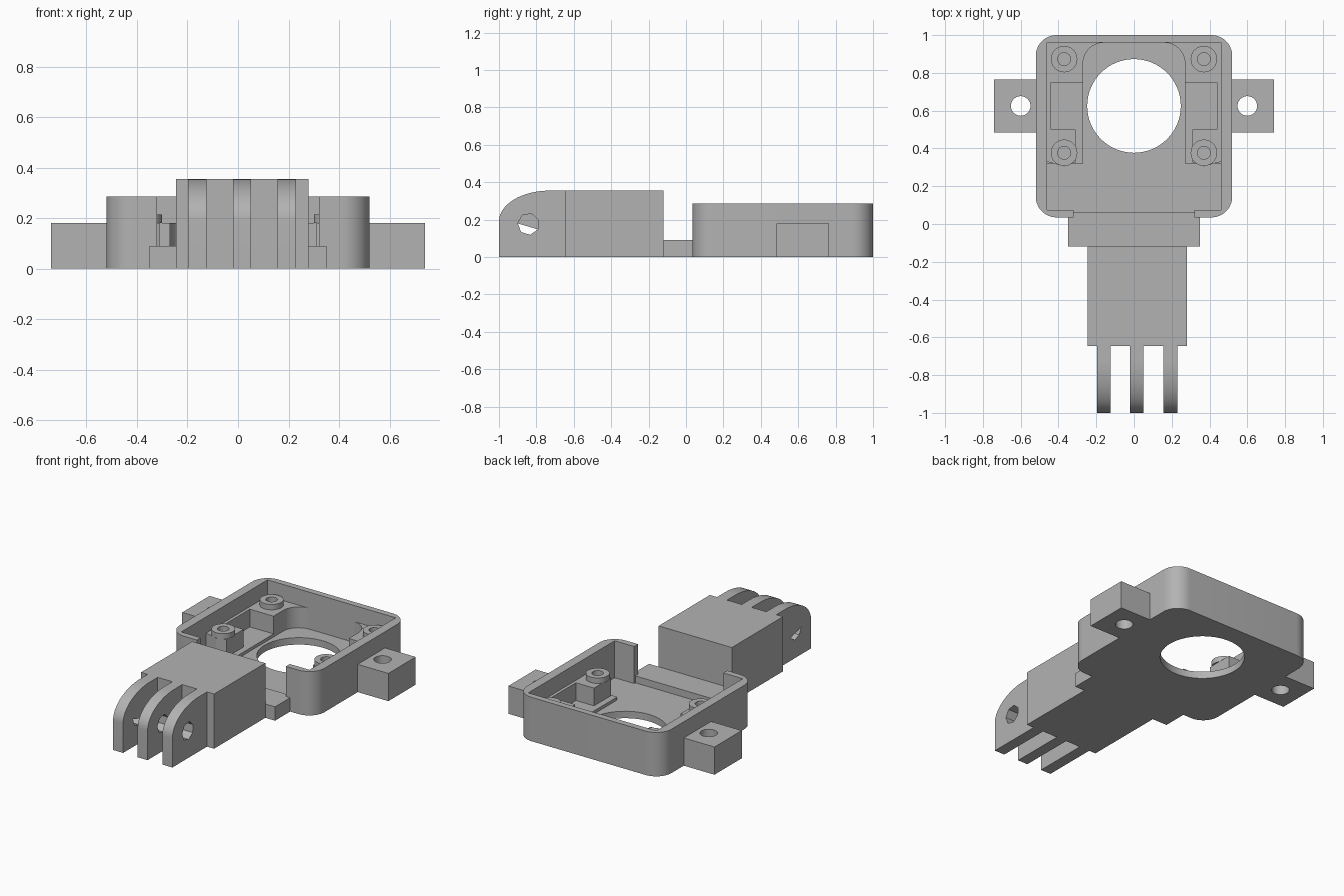
import bpy, bmesh
from math import cos, sin, pi, radians
from mathutils import Vector

cube = bpy.data.objects.get("Cube")
if cube:
    bpy.data.objects.remove(cube, do_unlink=True)

grey = bpy.data.materials.new("plain grey")
grey.use_nodes = True
grey.diffuse_color = (0.45, 0.45, 0.45, 1)
grey.node_tree.nodes["Principled BSDF"].inputs["Base Color"].default_value = (0.45, 0.45, 0.45, 1)


def prism(name, outline, low, high, axis="z"):
    """Extrude a closed outline along z (outline in x, y) or x (outline in y, z)."""
    def place(a, b, h):
        return Vector((a, b, h)) if axis == "z" else Vector((h, a, b))
    bm = bmesh.new()
    face = bm.faces.new([bm.verts.new(place(a, b, low)) for a, b in outline])
    ext = bmesh.ops.extrude_face_region(bm, geom=[face])
    shift = place(0, 0, high - low)
    for v in ext["geom"]:
        if isinstance(v, bmesh.types.BMVert):
            v.co += shift
    bmesh.ops.recalc_face_normals(bm, faces=bm.faces)
    mesh = bpy.data.meshes.new(name)
    bm.to_mesh(mesh)
    bm.free()
    mesh.materials.append(grey)
    obj = bpy.data.objects.new(name, mesh)
    bpy.context.collection.objects.link(obj)
    return obj


def rect(x0, x1, y0, y1):
    return [(x0, y0), (x1, y0), (x1, y1), (x0, y1)]


def arc(cx, cy, rx, ry, start, end, steps):
    angles = [radians(start + (end - start) * i / steps) for i in range(steps + 1)]
    return [(cx + rx * cos(t), cy + ry * sin(t)) for t in angles]


def circle(cx, cy, r, sides=48, start=0):
    return arc(cx, cy, r, r, start, start + 360, sides)[:-1]


def cut(obj, *cutters):
    for cutter in cutters:
        mod = obj.modifiers.new("cut", "BOOLEAN")
        mod.operation = "DIFFERENCE"
        mod.solver = "EXACT"
        mod.object = cutter
        bpy.context.view_layer.objects.active = obj
        bpy.ops.object.modifier_apply(modifier=mod.name)
        bpy.data.objects.remove(cutter, do_unlink=True)
    return obj


FLOOR, SILL, LEDGE, BLOCK, BOSS, RIM, ARM = 0.045, 0.09, 0.065, 0.18, 0.215, 0.285, 0.355
parts = []

# Tray with rounded corners, lens opening and front notch
r = 0.11
outline = []
for cx, cy, a in ((0.52 - r, 1 - r, 0), (r - 0.52, 1 - r, 90),
                  (r - 0.52, 0.035 + r, 180), (0.52 - r, 0.035 + r, 270)):
    outline += arc(cx, cy, r, r, a, a + 90, 12)
tray = prism("tray", outline, 0, RIM)
cut(tray,
    prism("cavity", rect(-0.46, 0.46, 0.075, 0.96), FLOOR, 0.5),
    prism("notch", rect(-0.32, 0.32, -0.1, 0.064), SILL, 0.5),
    prism("notch_step", rect(-0.32, 0.32, 0.063, 0.2), FLOOR, 0.5),
    prism("opening", circle(0, 0.625, 0.248, 64), -0.1, 0.5))
parts.append(tray)

# Mirrored parts on both sides
for side, s in (("right", -1), ("left", 1)):
    def m(points):
        return [(s * x, y) for x, y in points]

    ear = prism(side + "_mounting_ear", m(rect(0.52, 0.74, 0.485, 0.765)), 0, BLOCK)
    cut(ear, prism("ear_hole", circle(s * 0.6, 0.625, 0.052, 32), -0.1, 0.5))

    # Low ledge in the pocket beside the opening
    ledge = prism(side + "_ledge", m(rect(0.27, 0.46, 0.32, 0.8)), FLOOR, LEDGE)

    # Raised corner blocks, the rear one following a rounded recess
    rear = [(0.46, 0.96), (0.46, 0.5), (0.44, 0.5), (0.44, 0.75), (0.27, 0.75)]
    rear += arc(0.16, 0.85, 0.11, 0.11, 0, 90, 12)
    rear_block = prism(side + "_rear_block", m(rear), FLOOR, BLOCK)
    front_block = prism(side + "_front_block",
                        m([(0.46, 0.5), (0.31, 0.5), (0.31, 0.325), (0.37, 0.305), (0.46, 0.33)]),
                        FLOOR, BLOCK)
    parts += [ear, ledge, rear_block, front_block]

    # Screw bosses
    for place, y, block in (("rear", 0.873, rear_block), ("front", 0.377, front_block)):
        boss = prism(side + "_" + place + "_boss", circle(s * 0.37, y, 0.07, 32), BLOCK, BOSS)
        for target in (boss, block):
            cut(target, prism("screw_hole", circle(s * 0.37, y, 0.034, 24), 0.1, 0.5))
        parts.append(boss)

# Bridge and arm block
parts.append(prism("bridge", rect(-0.35, 0.35, -0.12, 0.035), 0, SILL))
parts.append(prism("arm_block", rect(-0.245, 0.28, -0.645, -0.12), 0, ARM))

# Hinge fingers with seven-sided pin holes; the right one has a half hole
profile = [(-0.645, 0), (-1, 0)] + arc(-0.73, 0.19, 0.27, ARM - 0.19, 180, 90, 16) + [(-0.645, ARM)]
hole = circle(-0.842, 0.176, 0.058, 7, 176)
for name, x0, x1, pin in (("right", -0.197, -0.125, hole[:4]),
                          ("middle", -0.02, 0.051, hole),
                          ("left", 0.157, 0.229, hole)):
    finger = prism(name + "_finger", profile, x0, x1, "x")
    parts.append(cut(finger, prism("pin_hole", pin, x0 - 0.03, x1 + 0.03, "x")))

# Smooth the curved walls, keep edges sharp
bpy.ops.object.select_all(action="DESELECT")
for obj in parts:
    obj.select_set(True)
bpy.context.view_layer.objects.active = tray
bpy.ops.object.shade_smooth_by_angle(angle=radians(30))
